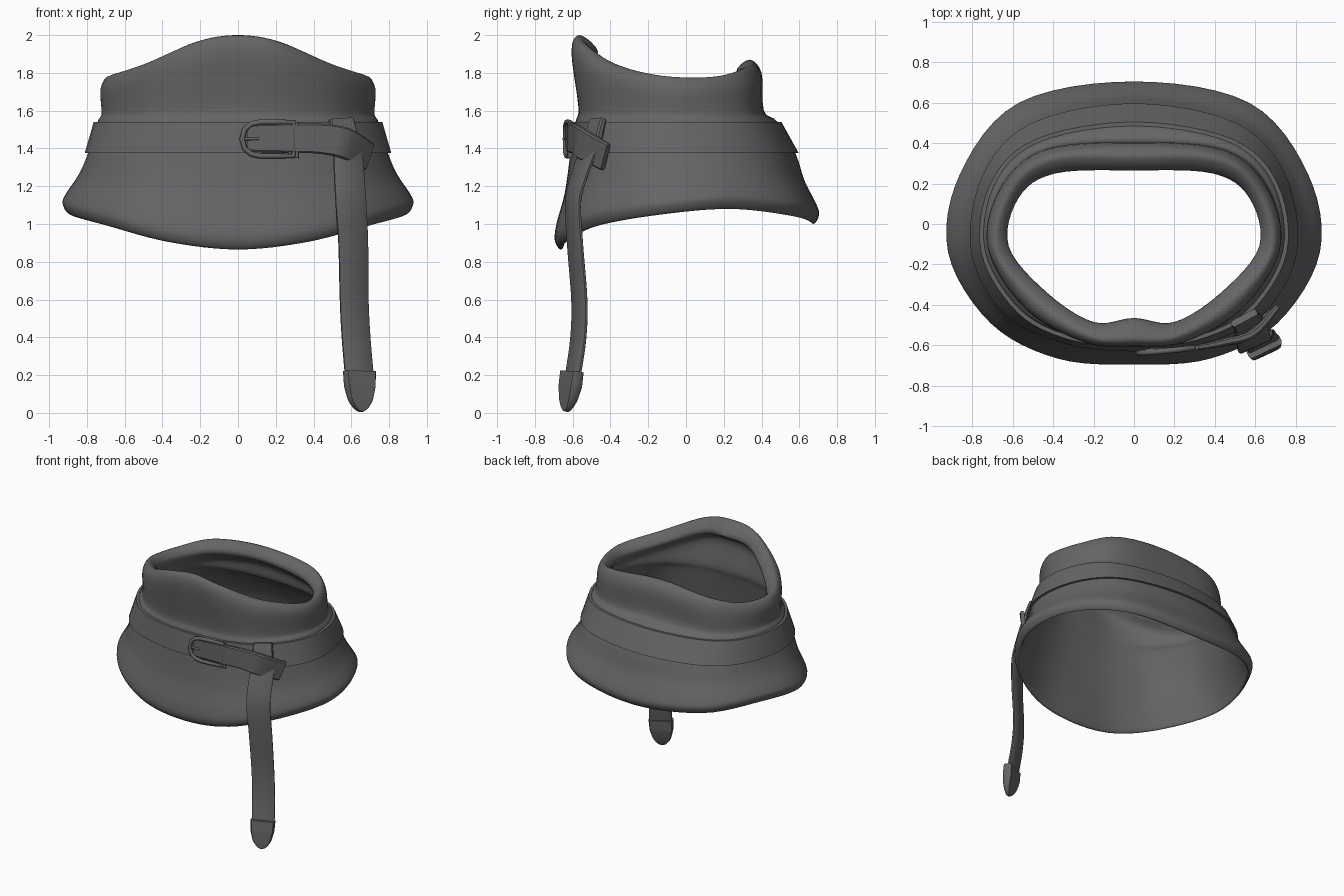
import bpy, bmesh
from math import radians
from mathutils import Vector

cube = bpy.data.objects.get("Cube")
if cube:
    bpy.data.objects.remove(cube, do_unlink=True)

# One grey for the whole model
GREY = (0.13, 0.13, 0.13, 1)
grey = bpy.data.materials.new("dark grey")
grey.use_nodes = True
grey.diffuse_color = GREY
grey.node_tree.nodes["Principled BSDF"].inputs["Base Color"].default_value = GREY


def spline(points, steps, closed=True):
    """Sample a smooth curve running through the points."""
    n, out = len(points), []
    pick = (lambda i: points[i % n]) if closed else (lambda i: points[max(0, min(n - 1, i))])
    for i in range(n if closed else n - 1):
        a, b, c, d = (pick(i + k) for k in (-1, 0, 1, 2))
        for s in range(steps):
            t = s / steps
            out.append(b + (c - a) * (t / 2) + (a * 2 - b * 5 + c * 4 - d) * (t * t / 2)
                       + (b * 3 - a - c * 3 + d) * (t ** 3 / 2))
    return out if closed else out + [points[-1].copy()]


def loft(name, rings, wrap, angle=40):
    """Skin closed rings; wrap joins the last ring to the first, otherwise cap."""
    bm = bmesh.new()
    rows = [[bm.verts.new(p) for p in ring] for ring in rings]
    n = len(rows[0])
    for i in range(len(rows) if wrap else len(rows) - 1):
        low, high = rows[i], rows[(i + 1) % len(rows)]
        for j in range(n):
            k = (j + 1) % n
            bm.faces.new((low[j], low[k], high[k], high[j]))
    if not wrap:
        bm.faces.new(rows[0])
        bm.faces.new(rows[-1])
    bmesh.ops.recalc_face_normals(bm, faces=bm.faces)
    mesh = bpy.data.meshes.new(name)
    bm.to_mesh(mesh)
    bm.free()
    obj = bpy.data.objects.new(name, mesh)
    bpy.context.collection.objects.link(obj)
    mesh.materials.append(grey)
    bpy.ops.object.select_all(action='DESELECT')
    obj.select_set(True)
    bpy.context.view_layer.objects.active = obj
    bpy.ops.object.shade_smooth_by_angle(angle=radians(angle))


def outline(half):
    """Mirror a front-to-back half outline into a full loop."""
    pts = [Vector(p) for p in half]
    return pts + [Vector((-p.x, p.y, p.z)) for p in pts[-2:0:-1]]


def grow(ring, d, dz=0.0):
    """Push a ring outwards by d and up by dz."""
    out = []
    for p in ring:
        flat = Vector((p.x, p.y * 1.3, 0)).normalized()
        out.append(p + flat * d + Vector((0, 0, dz)))
    return out


def mix(a, b, t):
    return [p.lerp(q, t) for p, q in zip(a, b)]


# Outlines from the front centre round to the back centre
hem = outline([(0, -.695, .915), (.38, -.665, .955), (.71, -.49, 1.04), (.92, -.14, 1.10),
               (.86, .25, 1.13), (.57, .60, 1.09), (0, .705, 1.05)])
belt_low = outline([(0, -.63, 1.375), (.34, -.592, 1.375), (.64, -.445, 1.375),
                    (.806, -.14, 1.375), (.75, .24, 1.375), (.505, .50, 1.375), (0, .597, 1.375)])
belt_top = outline([(0, -.605, 1.54), (.31, -.575, 1.54), (.575, -.44, 1.54), (.756, -.14, 1.54),
                    (.71, .20, 1.54), (.485, .42, 1.54), (0, .505, 1.54)])
neck = outline([(0, -.57, 1.62), (.29, -.545, 1.61), (.54, -.41, 1.59), (.715, -.13, 1.585),
                (.67, .17, 1.585), (.455, .37, 1.59), (0, .412, 1.60)])
rim_out = outline([(0, -.605, 1.92), (.25, -.585, 1.88), (.53, -.42, 1.79), (.72, -.13, 1.72),
                   (.67, .15, 1.72), (.45, .36, 1.75), (0, .40, 1.80)])
rim_top = outline([(0, -.56, 2.0), (.22, -.55, 1.965), (.48, -.38, 1.85), (.68, -.13, 1.785),
                   (.62, .15, 1.78), (.42, .32, 1.83), (0, .335, 1.87)])
rim_in = outline([(0, -.465, 1.91), (.2, -.485, 1.88), (.43, -.34, 1.78), (.62, -.11, 1.72),
                  (.57, .13, 1.72), (.39, .25, 1.76), (0, .265, 1.80)])

# Collar body: outside up from the hem, over the rolled rim and down the inside
skirt = grow(mix(hem, belt_low, .55), -.018)
section = [grow(hem, -.03, -.05), hem, grow(mix(hem, belt_low, .2), .002), skirt,
           grow(belt_low, -.018), grow(belt_top, -.02), neck, rim_out, rim_top, rim_in,
           grow(rim_out, -.045, -.09), grow(neck, -.035), grow(belt_top, -.055),
           grow(belt_low, -.05), grow(skirt, -.035), grow(hem, -.055)]
columns = [spline(list(col), 4) for col in zip(*section)]
loft("collar_body", [spline(list(row), 6) for row in zip(*columns)], True, 60)

# Belt band around the waist
belt = [belt_low, belt_top, grow(belt_top, -.04), grow(belt_low, -.04)]
loft("belt_band", [spline(r, 6) for r in belt], True)


def ribbon(name, path, widths, thicknesses, steps=6):
    """Flat strap along a path, facing outwards from the collar."""
    pts = spline([Vector(p) for p in path], steps, False)
    last = len(path) - 1
    sections = []
    for i, p in enumerate(pts):
        t = (pts[min(i + 1, len(pts) - 1)] - pts[max(i - 1, 0)]).normalized()
        n = Vector((p.x, p.y * 2.2, 0))
        n = (n - t * n.dot(t)).normalized()
        side = t.cross(n)
        seg = min(int(i / steps), last - 1)
        f = i / steps - seg
        w = (widths[seg] * (1 - f) + widths[seg + 1] * f) / 2
        h = (thicknesses[seg] * (1 - f) + thicknesses[seg + 1] * f) / 2
        shape = [(-1, -.5), (-.9, -1), (.9, -1), (1, -.5), (1, .5), (.9, 1), (-.9, 1), (-1, .5)]
        sections.append([p + side * (w * a) + n * (h * b) for a, b in shape])
    loft(name, sections, False, 35)


# Strap running from the buckle, folded over and down at its end
ribbon("folded_strap", [(.05, -.627, 1.455), (.3, -.612, 1.455), (.45, -.585, 1.45),
                        (.57, -.55, 1.425), (.69, -.425, 1.355)],
       [.14, .155, .16, .165, .15], [.02, .025, .035, .04, .03])
ribbon("strap_loop", [(.545, -.465, 1.555), (.56, -.485, 1.48), (.575, -.51, 1.37)],
       [.14, .15, .16], [.035, .04, .035])

# Hanging strap and its metal tip
ribbon("hanging_strap", [(.58, -.505, 1.42), (.588, -.56, 1.27), (.597, -.597, 1.12),
                         (.61, -.588, .9), (.615, -.565, .6), (.625, -.57, .4),
                         (.642, -.598, .2)],
       [.17, .175, .175, .17, .165, .165, .165], [.022] * 7)
ribbon("strap_tip", [(.643, -.604, .22), (.645, -.613, .14), (.648, -.624, .07),
                     (.65, -.632, .03), (.651, -.638, .008)],
       [.18, .17, .135, .085, .025], [.06, .065, .05, .035, .02])


def rod(name, points, radius, cyclic=False):
    """Round bar bent along points given as x, z on the belt front."""
    curve = bpy.data.curves.new(name, 'CURVE')
    curve.dimensions = '3D'
    curve.bevel_depth = radius
    curve.bevel_resolution = 2
    curve.use_fill_caps = True
    line = curve.splines.new('POLY')
    line.points.add(len(points) - 1)
    for point, (x, z) in zip(line.points, points):
        point.co = (x, -.64 + x * .06 + x * x * .1, z, 1)
    line.use_cyclic_u = cyclic
    curve.materials.append(grey)
    obj = bpy.data.objects.new(name, curve)
    bpy.context.collection.objects.link(obj)


# Buckle: rounded frame, prong and crossbar
upper = [(.295, 1.54), (.2, 1.54), (.12, 1.54), (.07, 1.53), (.035, 1.5), (.022, 1.45)]
frame = upper + [(x, 2.9 - z) for x, z in upper[-2::-1]]
rod("buckle_frame", frame, .014, True)
rod("buckle_prong", [(.03, 1.45), (.11, 1.452)], .008)
rod("buckle_bar", [(.275, 1.37), (.275, 1.53)], .01)
rod("buckle_keeper", [(.31, 1.35), (.31, 1.54)], .012)
